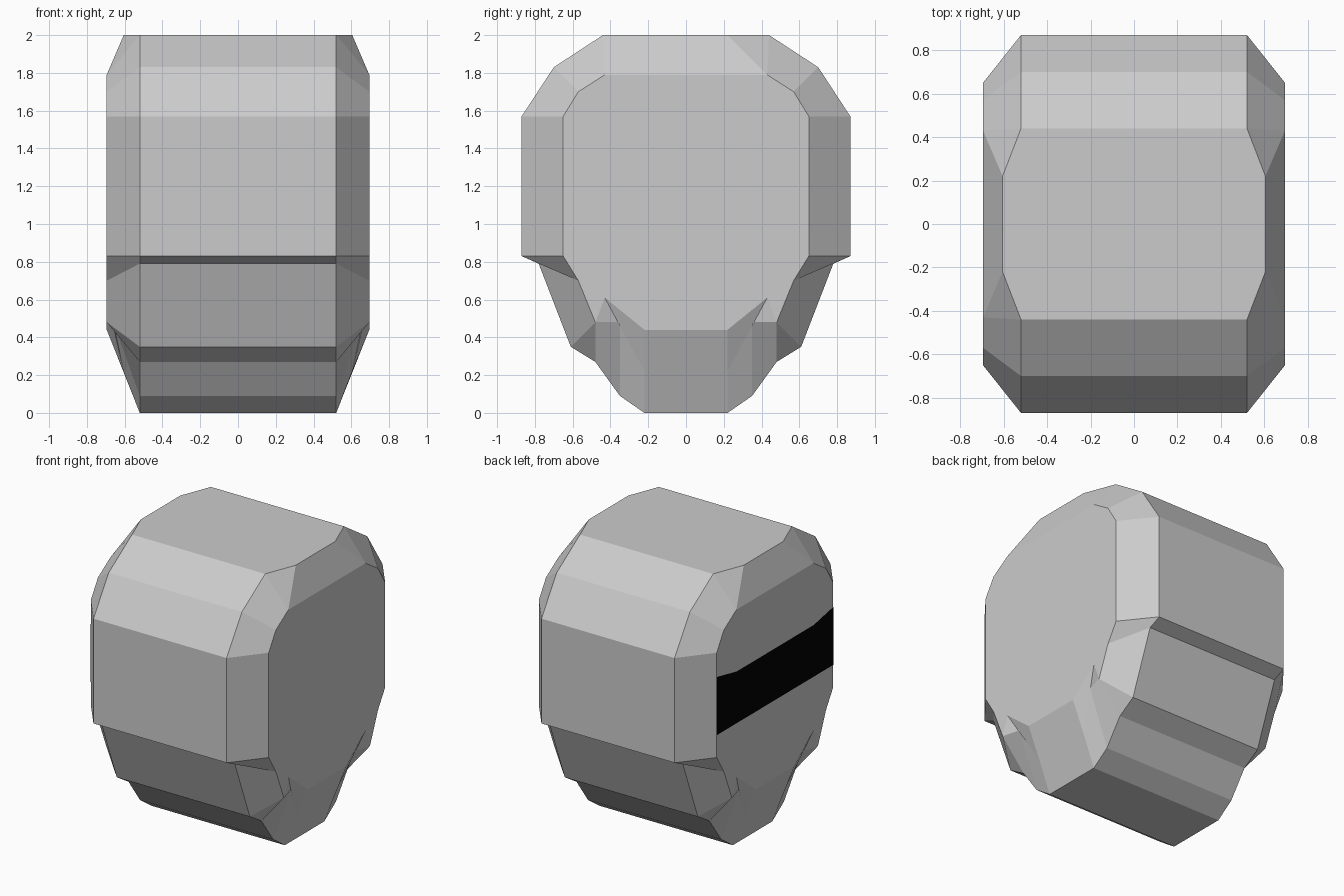
import bpy, bmesh

if "Cube" in bpy.data.objects:
    bpy.data.objects.remove(bpy.data.objects["Cube"])

OUT, MID, IN = 0.52, 0.605, 0.695

# Outer profile (y, z) from the crown down to the chin, one half
outer = [(0.44, 2.0), (0.70, 1.83), (0.87, 1.57), (0.87, 0.83), (0.78, 0.79),
         (0.61, 0.35), (0.48, 0.27), (0.35, 0.09), (0.22, 0.0)]
# Flat side panel outline, one half
inner = [(0.43, 1.79), (0.57, 1.70), (0.65, 1.57), (0.65, 0.83), (0.57, 0.70),
         (0.48, 0.48), (0.43, 0.61), (0.22, 0.44)]
O = [(OUT, y, z) for y, z in outer]
I = [(IN, y, z) for y, z in inner]
C = [(0, y, z) for y, z in outer]
crown = (MID, 0.22, 2.0)
notch = (0.66, 0.35, 0.48)
jaw = (MID, 0.22, 0.22)

faces = []
# Wide band around the profile, and the chamfer down to the jaw
for k in range(8):
    faces.append([C[k], O[k], O[k + 1], C[k + 1]])
for k in range(5):
    faces.append([O[k], I[k], I[k + 1], O[k + 1]])
# Top, bottom and flat side
faces.append([(0, 0, 2), (MID, 0, 2), crown, O[0], C[0]])
faces.append([(0, 0, 0), C[8], O[8], (OUT, 0, 0)])
faces.append([(IN, 0, 1.79)] + I + [(IN, 0, 0.44)])
# Crown chamfer
faces.append([(MID, 0, 2), (IN, 0, 1.79), I[0], crown])
faces.append([crown, I[0], O[0]])
# Jaw facets
faces += [[O[5], I[5], O[6]], [O[6], I[5], notch, O[7]], [O[7], notch, jaw, O[8]],
          [I[5], I[6], notch], [notch, I[6], jaw], [jaw, I[6], I[7]],
          [(OUT, 0, 0), O[8], jaw, I[7], (IN, 0, 0.44)]]

# Mirror the quarter into all four quadrants
bm = bmesh.new()
for sx in (1, -1):
    for sy in (1, -1):
        for f in faces:
            bm.faces.new([bm.verts.new((sx * x, sy * y, z)) for x, y, z in f])
bmesh.ops.remove_doubles(bm, verts=bm.verts, dist=0.0005)
bmesh.ops.recalc_face_normals(bm, faces=bm.faces)


def make_object(name, bm):
    me = bpy.data.meshes.new(name)
    bm.to_mesh(me)
    bm.free()
    ob = bpy.data.objects.new(name, me)
    bpy.context.collection.objects.link(ob)
    return ob


make_object("head_block", bm)

# Black visor strip on the left side
bm = bmesh.new()
strip = [(0.65, 0.99), (0.65, 1.40), (0.43, 1.355), (-0.43, 1.355), (-0.65, 1.40), (-0.65, 0.99)]
f = bm.faces.new([bm.verts.new((-IN - 0.003, y, z)) for y, z in strip])
f.normal_update()
if f.normal.x > 0:
    f.normal_flip()
visor = make_object("visor_strip", bm)
mat = bpy.data.materials.new("black")
mat.diffuse_color = (0.0, 0.0, 0.0, 1)
mat.use_nodes = True
mat.node_tree.nodes["Principled BSDF"].inputs["Base Color"].default_value = mat.diffuse_color
visor.data.materials.append(mat)
